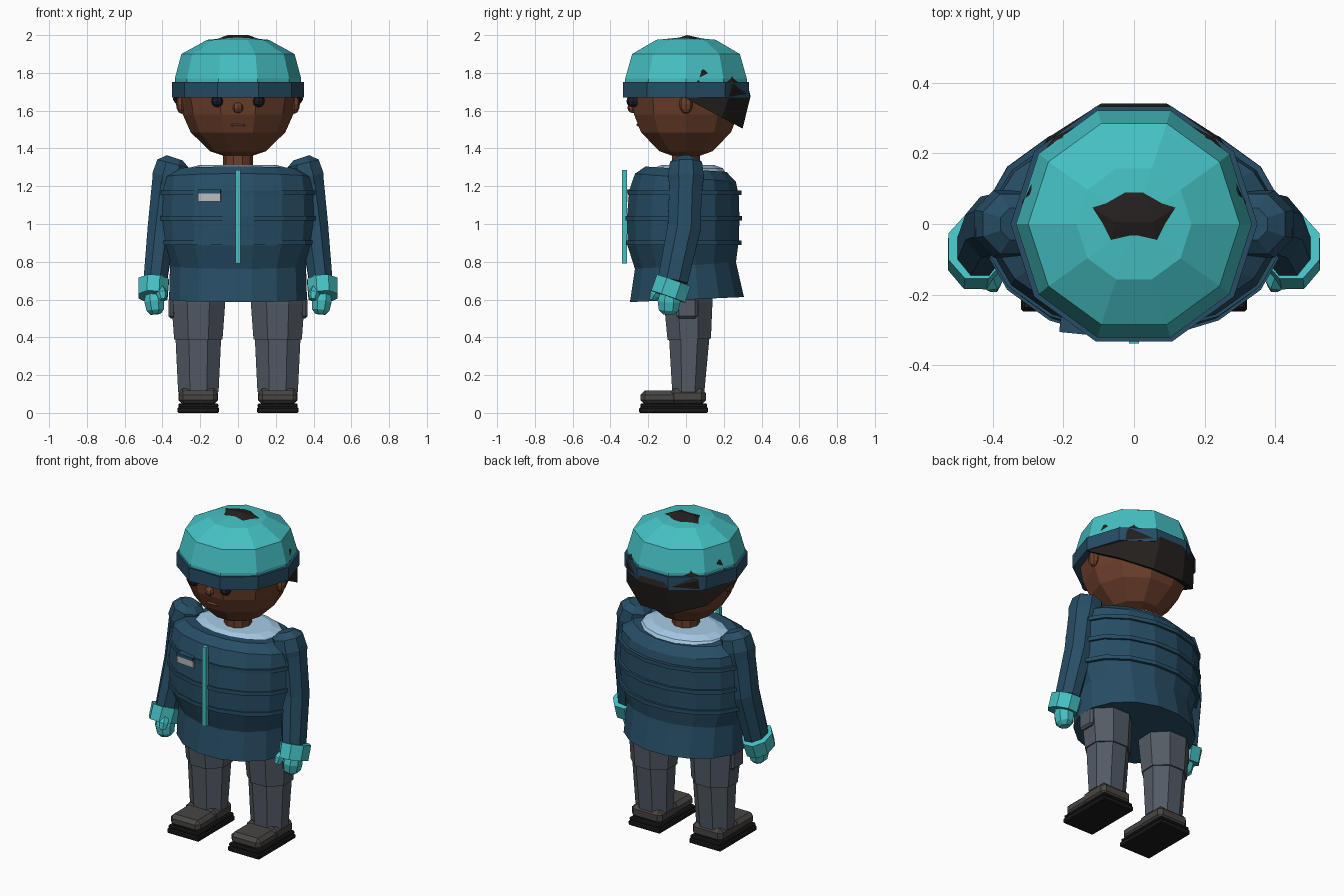
import bpy, bmesh, math
from mathutils import Vector, Matrix

if "Cube" in bpy.data.objects:
    bpy.data.objects.remove(bpy.data.objects["Cube"])

COLORS = {
    "navy": (.02, .075, .13), "teal": (.06, .53, .55), "skin": (.15, .05, .024),
    "hair": (.018, .014, .013), "trouser": (.085, .105, .13), "boot": (.065, .06, .055),
    "sole": (.01, .01, .01), "shirt": (.38, .6, .8), "badge": (.5, .5, .52),
    "eye": (.012, .012, .02), "lip": (.25, .09, .08),
}
MATS = {}
for key, rgb in COLORS.items():
    MATS[key] = bpy.data.materials.new(key)
    MATS[key].diffuse_color = (*rgb, 1)


def finish(name, bm, color):
    bmesh.ops.recalc_face_normals(bm, faces=bm.faces)
    me = bpy.data.meshes.new(name)
    bm.to_mesh(me)
    bm.free()
    me.materials.append(MATS[color])
    ob = bpy.data.objects.new(name, me)
    bpy.context.collection.objects.link(ob)
    return ob


def tube(name, rings, sides, color):
    """Loft through rings (x, y, z, rx, ry); a flat side faces the front."""
    bm = bmesh.new()
    pts = [Vector(r[:3]) for r in rings]
    k = 1 / math.cos(math.pi / sides)
    loops = []
    for i, r in enumerate(rings):
        t = (pts[min(i + 1, len(pts) - 1)] - pts[max(i - 1, 0)]).normalized()
        u = (Vector((1, 0, 0)) - t * t.x).normalized()
        v = t.cross(u)
        loops.append([bm.verts.new(pts[i] + u * r[3] * k * math.cos(a) + v * r[4] * k * math.sin(a))
                      for a in (math.pi / 2 + math.pi * (2 * j + 1) / sides for j in range(sides))])
    for a, b in zip(loops, loops[1:]):
        for j in range(sides):
            n = (j + 1) % sides
            bm.faces.new((a[j], a[n], b[n], b[j]))
    bm.faces.new(loops[0])
    bm.faces.new(loops[-1])
    return finish(name, bm, color)


def stack(name, profile, sides, color, x=0):
    """Upright loft through (z, rx, ry, cy)."""
    return tube(name, [(x, cy, z, rx, ry) for z, rx, ry, cy in profile], sides, color)


def box(name, lo, hi, color, bevel=0, turn=0):
    lo, hi = Vector(lo), Vector(hi)
    bm = bmesh.new()
    bmesh.ops.create_cube(bm, size=1)
    bmesh.ops.scale(bm, vec=hi - lo, verts=bm.verts)
    if bevel:
        bmesh.ops.bevel(bm, geom=bm.edges[:], offset=bevel, segments=1, affect='EDGES')
    ob = finish(name, bm, color)
    ob.location = (lo + hi) / 2
    ob.rotation_euler.z = turn
    return ob


def ball(name, loc, scale, color, seg=8, rings=6):
    bm = bmesh.new()
    bmesh.ops.create_uvsphere(bm, u_segments=seg, v_segments=rings, radius=1)
    bmesh.ops.scale(bm, vec=scale, verts=bm.verts)
    bmesh.ops.translate(bm, vec=loc, verts=bm.verts)
    return finish(name, bm, color)


# Head and neck
stack("neck", [(1.26, .075, .075, 0), (1.40, .075, .075, 0)], 10, "skin")
stack("head", [(1.36, .07, .07, 0), (1.385, .14, .14, 0), (1.485, .238, .238, 0),
               (1.58, .278, .275, 0), (1.67, .295, .285, 0), (1.80, .26, .26, 0)], 10, "skin")
ball("nose", (0, -.282, 1.615), (.028, .028, .028), "skin")
box("mouth", (-.038, -.262, 1.515), (.038, -.235, 1.535), "lip", .008)

# Hair: hemisphere tipped backward, poking through the hat
bm = bmesh.new()
bmesh.ops.create_uvsphere(bm, u_segments=10, v_segments=6, radius=.345)
bmesh.ops.delete(bm, geom=[v for v in bm.verts if v.co.z < -.01], context='VERTS')
bmesh.ops.contextual_create(bm, geom=[e for e in bm.edges if e.is_boundary])
bmesh.ops.rotate(bm, matrix=Matrix.Rotation(math.radians(-28), 3, 'X') @
                 Matrix.Rotation(math.radians(18), 3, 'Z'), verts=bm.verts)
bmesh.ops.translate(bm, vec=(0, .01, 1.659), verts=bm.verts)
finish("hair", bm, "hair")

# Hat
stack("hat_brim", [(1.67, .333, .333, 0), (1.752, .333, .333, 0)], 10, "navy")
stack("hat_crown", [(1.74, .318, .322, 0), (1.77, .318, .322, 0), (1.90, .285, .285, 0),
                    (1.975, .155, .157, 0), (1.99, .004, .004, 0)], 10, "teal")

# Jacket, quilting bands, shirt disc at the neck
jacket = [(.60, .365, .302, .005), (.78, .36, .268, -.003), (.90, .405, .295, -.015),
          (1.03, .412, .298, -.015), (1.165, .41, .29, -.01), (1.245, .40, .268, -.003),
          (1.29, .33, .215, 0)]
stack("jacket", jacket, 16, "navy")
for i, (z, rx, ry, cy) in enumerate(jacket[2:5]):
    stack(f"quilt_band_{i}", [(z - .012, rx + .012, ry + .01, cy + .003),
                              (z + .012, rx + .012, ry + .01, cy + .003)], 16, "navy")
stack("shirt", [(1.27, .28, .20, .01), (1.295, .26, .185, .01), (1.312, .2, .14, .01)], 14, "shirt")
box("zip", (-.014, -.338, .79), (.014, -.312, 1.285), "teal")
box("chest_badge", (-.21, -.308, 1.12), (-.09, -.27, 1.165), "badge", turn=-.1)
box("badge_trim", (-.21, -.312, 1.162), (-.09, -.27, 1.182), "navy", turn=-.1)

for side, s in (("left", 1), ("right", -1)):
    # Face sides
    ball(f"{side}_eye", (s * .11, -.28, 1.65), (.032, .036, .032), "eye")
    ball(f"{side}_ear", (s * .298, 0, 1.635), (.03, .036, .052), "skin")

    # Arm: puffed shoulder, bent sleeve, cuff, mitten, thumb
    tube(f"{side}_shoulder", [(s * .335, 0, 1.35, .045, .045), (s * .345, 0, 1.32, .085, .085),
                              (s * .36, 0, 1.25, .095, .095), (s * .375, 0, 1.17, .08, .085)],
         8, "navy")
    tube(f"{side}_sleeve", [(s * .365, 0, 1.27, .085, .085), (s * .405, -.01, .98, .073, .088),
                            (s * .438, -.07, .70, .062, .08)], 8, "navy")
    tube(f"{side}_cuff", [(s * .446, -.065, .70, .08, .095), (s * .45, -.095, .615, .077, .095)],
         8, "teal")
    tube(f"{side}_mitten", [(s * .447, -.085, .64, .045, .05), (s * .443, -.09, .59, .052, .06),
                            (s * .438, -.092, .545, .046, .052), (s * .436, -.093, .522, .026, .03)],
         8, "teal")
    tube(f"{side}_thumb", [(s * .415, -.13, .665, .022, .022), (s * .402, -.165, .63, .026, .026),
                           (s * .397, -.178, .60, .016, .016)], 6, "teal")

    # Leg with knee step and side pocket
    stack(f"{side}_thigh", [(.39, .128, .115, .017), (.58, .142, .128, .012),
                            (.68, .142, .128, .012)], 8, "trouser", s * .21)
    stack(f"{side}_shin", [(.11, .107, .085, .012), (.40, .121, .107, .017)],
          8, "trouser", s * .21)
    box(f"{side}_pocket", (s * .35 - .018, -.05, .50), (s * .35 + .018, .06, .61), "trouser", .012)

    # Boot and layered sole
    box(f"{side}_boot_toe", (s * .21 - .102, -.24, .045), (s * .21 + .102, .0, .118), "boot", .022)
    box(f"{side}_boot_heel", (s * .21 - .105, -.085, .045), (s * .21 + .105, .105, .128), "boot", .022)
    box(f"{side}_sole_top", (s * .21 - .106, -.242, .028), (s * .21 + .106, .112, .05), "sole", .006)
    box(f"{side}_sole", (s * .21 - .11, -.248, 0), (s * .21 + .11, .116, .03), "sole", .006)

for m in bpy.data.materials:
    if m.users and not m.is_grease_pencil:
        m.use_nodes = True
        m.node_tree.nodes["Principled BSDF"].inputs["Base Color"].default_value = m.diffuse_color
